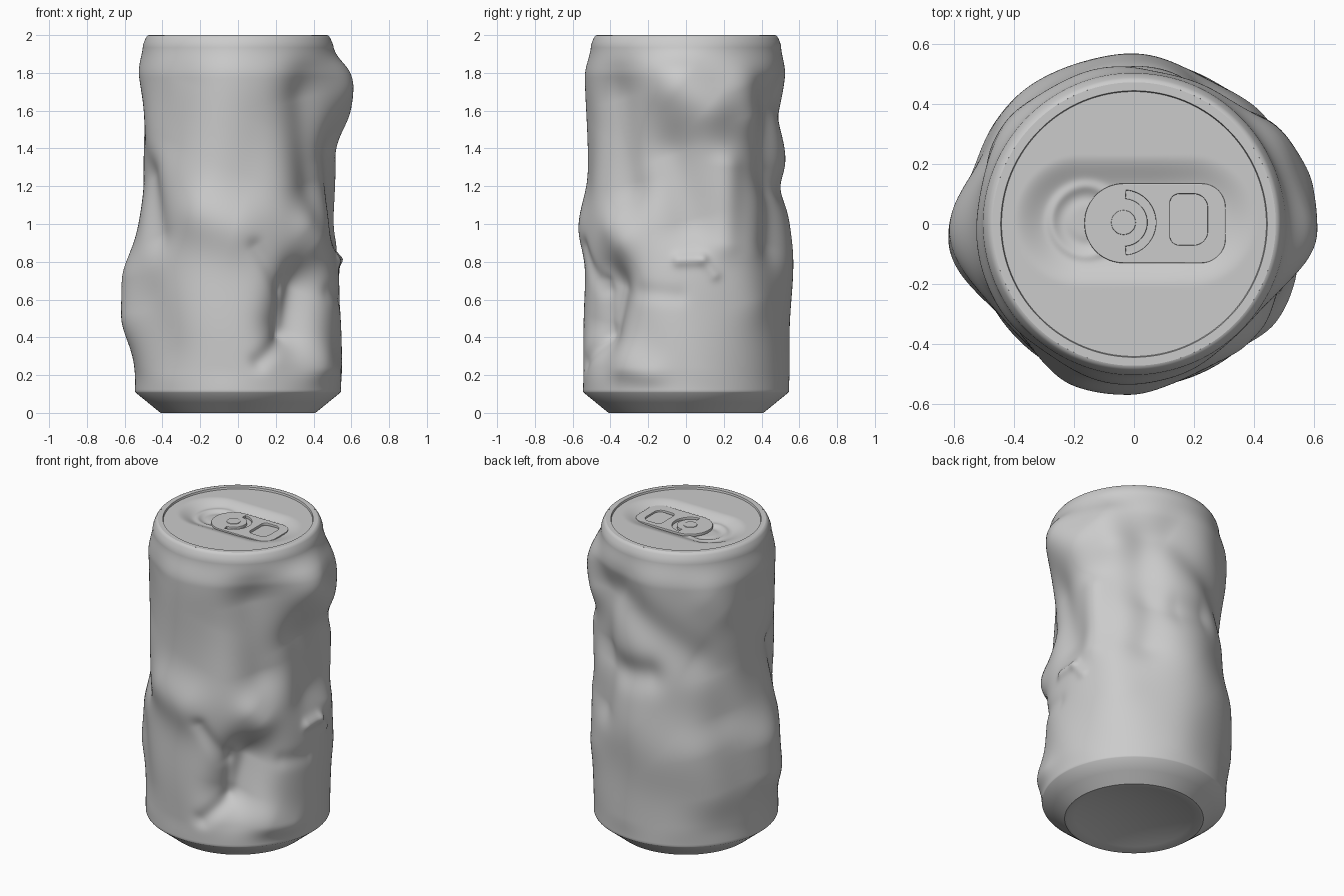
import bpy, bmesh, math
from math import sin, cos, pi, radians, exp, hypot

if "Cube" in bpy.data.objects:
    bpy.data.objects.remove(bpy.data.objects["Cube"])

SEG = 256
R = 0.535


def smooth(a, b, x):
    t = min(1, max(0, (x - a) / (b - a)))
    return t * t * (3 - 2 * t)


def shade(ob, angle=38):
    bpy.ops.object.select_all(action='DESELECT')
    ob.select_set(True)
    bpy.context.view_layer.objects.active = ob
    bpy.ops.object.shade_smooth_by_angle(angle=radians(angle))


def ring_mesh(name, rings, seg, centre, angle=38):
    """Skin a list of vertex rings, fanning the first to a centre point."""
    bm = bmesh.new()
    rows = [[bm.verts.new(p) for p in ring] for ring in rings]
    c = bm.verts.new(centre)
    for i in range(seg):
        j = (i + 1) % seg
        bm.faces.new((c, rows[0][j], rows[0][i]))
        for a, b in zip(rows, rows[1:]):
            bm.faces.new((a[i], a[j], b[j], b[i]))
    bmesh.ops.recalc_face_normals(bm, faces=bm.faces)
    if name == "lid" and c.normal.z < 0:
        bmesh.ops.reverse_faces(bm, faces=bm.faces)
    me = bpy.data.meshes.new(name)
    bm.to_mesh(me)
    bm.free()
    ob = bpy.data.objects.new(name, me)
    bpy.context.collection.objects.link(ob)
    shade(ob, angle)
    return ob


# Bulges and dents: from (angle, z) to (angle, z), width, push outwards
BULGES = [
    (-2, 1.73, 12, 1.63, .16, .080),
    (33, 1.72, 38, 1.58, .12, .035),
    (24, 1.30, 22, .90, .08, .025),
    (184, .70, 186, .52, .19, .078),
    (-110, 1.04, -92, .98, .15, .040),
    (92, .82, 108, .70, .24, .028),
    (-34, .24, -22, .18, .12, .030),
    (-46, .98, -40, .92, .10, .025),
    (34, .80, 40, .60, .14, .022),
    (136, .70, 142, .45, .16, .025),
    (148, 1.62, 140, 1.70, .12, .015),
]
DENTS = [
    (-72, 1.50, -82, 1.25, .20, -.020),
    (-50, .66, -57, .46, .15, -.120),
    (-78, .27, -62, .40, .05, -.020),
    (-80, .88, -64, .66, .045, -.015),
    (-46, 1.66, -38, 1.22, .17, -.070),
    (-10, 1.36, 0, 1.02, .16, -.065),
    (-25, .64, -5, .62, .05, -.010),
    (178, 1.55, 184, 1.25, .22, -.040),
    (206, 1.25, 216, .95, .10, -.035),
    (215, .60, 230, .35, .14, -.010),
    (56, 1.62, 56, 1.30, .14, -.050),
    (76, 1.66, 130, 1.33, .14, -.045),
    (82, 1.18, 100, 1.20, .10, -.035),
    (62, 1.15, 58, .90, .12, -.040),
    (145, 1.20, 150, .95, .14, -.025),
    (235, 1.75, 225, 1.45, .14, -.015),
]
CREASES = [
    (-64, .42, -62, .70, .030, -.010),
    (-4, .81, 8, .815, .035, .022),
    (10, .81, 16, .73, .030, .012),
]


def push(deg, z):
    total = 0
    for a0, z0, a1, z1, w, amt in BULGES + DENTS + CREASES:
        mid = (a0 + a1) / 2
        k = R * pi / 180
        u = ((deg - mid + 180) % 360 - 180) * k
        ux, uz = (a1 - a0) * k, z1 - z0
        px, pz = u + ux / 2, z - z0
        t = min(1, max(0, (px * ux + pz * uz) / (ux * ux + uz * uz)))
        d = hypot(px - t * ux, pz - t * uz)
        if d < 3 * w:
            total += amt * exp(-(d / w) ** 2)
    # Fine buckling of the sheet
    a = radians(deg)
    total += .005 * sin(5 * a + 4 * z) * sin(6 * z + 2 * sin(2 * a))
    return total * smooth(.11, .24, z) * (1 - smooth(1.82, 1.99, z))


def body_radius(z):
    if z < .11:
        return .41 + (.545 - .41) * z / .11
    return .545 - .012 * smooth(.3, 1, z) - .030 * smooth(1.78, 1.95, z)


def circle(r, z, seg=SEG):
    return [(r * cos(2 * pi * i / seg), r * sin(2 * pi * i / seg), z) for i in range(seg)]


# Crushed body with concave base
rings = []
for i in range(1, 10):
    r = .395 * i / 9
    rings.append(circle(r, .055 * (1 - (r / .395) ** 2)))
rings.append(circle(.402, 0))
heights = [0, .055, .108, .114] + [.114 + (1.945 - .114) * i / 160 for i in range(1, 161)]
for z in heights:
    ring = []
    for i in range(SEG):
        deg = 360 * i / SEG
        r = body_radius(z) + push(deg, z)
        ring.append((r * cos(radians(deg)), r * sin(radians(deg)), z))
    rings.append(ring)
for r, z in [(.497, 1.965), (.488, 1.985), (.480, 1.997), (.472, 2.0)]:
    rings.append(circle(r, z))
ring_mesh("can_body", rings, SEG, (0, 0, .055))


# Lid: raised rim, panel, pressed hollow and mouth bead
def lid_z(x, y):
    d = hypot(x - min(.19, max(-.18, x)), y - .01)
    z = 1.988 - .036 * (1 - smooth(.10, .22, d)) * (1 - .3 * smooth(.05, .35, x))
    m = hypot(x + .16, y - .01)
    return z + .009 * exp(-((m - .115) / .018) ** 2) - .004 * exp(-((m - .075) / .02) ** 2)


LS = 160
rings = [[(x, y, lid_z(x, y)) for x, y, _ in circle(.438 * k / 80, 0, LS)] for k in range(1, 81)]
rings += [circle(.441, 1.988, LS), circle(.444, 2.0, LS), circle(.472, 2.0, LS)]
ring_mesh("lid", rings, LS, (0, 0, lid_z(0, 0)))


# Pull tab: rounded outline with slots
def arc(cx, cy, r, a0, a1, n=16):
    return [(cx + r * cos(radians(a0 + (a1 - a0) * i / n)),
             cy + r * sin(radians(a0 + (a1 - a0) * i / n))) for i in range(n + 1)]


def round_box(x0, x1, y0, y1, rl, rr):
    return (arc(x1 - rr, y1 - rr, rr, 0, 90) + arc(x0 + rl, y1 - rl, rl, 90, 180)
            + arc(x0 + rl, y0 + rl, rl, 180, 270) + arc(x1 - rr, y0 + rr, rr, 270, 360))


def plate(name, outlines, z, half):
    cu = bpy.data.curves.new(name, 'CURVE')
    cu.dimensions = '2D'
    cu.fill_mode = 'BOTH'
    cu.extrude = half
    cu.bevel_depth = .003
    cu.bevel_resolution = 1
    cu.offset = -.003
    for pts in outlines:
        sp = cu.splines.new('POLY')
        sp.points.add(len(pts) - 1)
        for p, (x, y) in zip(sp.points, pts):
            p.co = (x, y, 0, 1)
        sp.use_cyclic_u = True
    ob = bpy.data.objects.new(name, cu)
    ob.location.z = z
    bpy.context.collection.objects.link(ob)
    bpy.ops.object.select_all(action='DESELECT')
    ob.select_set(True)
    bpy.context.view_layer.objects.active = ob
    bpy.ops.object.convert(target='MESH')
    shade(bpy.context.view_layer.objects.active, 30)


outline = round_box(-.165, .305, -.13, .135, .13, .08)
c_slot = arc(-.035, .005, .108, -85, 85, 28) + arc(-.035, .005, .08, 85, -85, 28)
finger_hole = round_box(.12, .245, -.07, .10, .03, .045)
plate("pull_tab", [outline, c_slot, finger_hole], 1.962, .006)
plate("tab_rivet", [arc(-.035, .005, .041, 0, 352, 44)], 1.964, .008)
